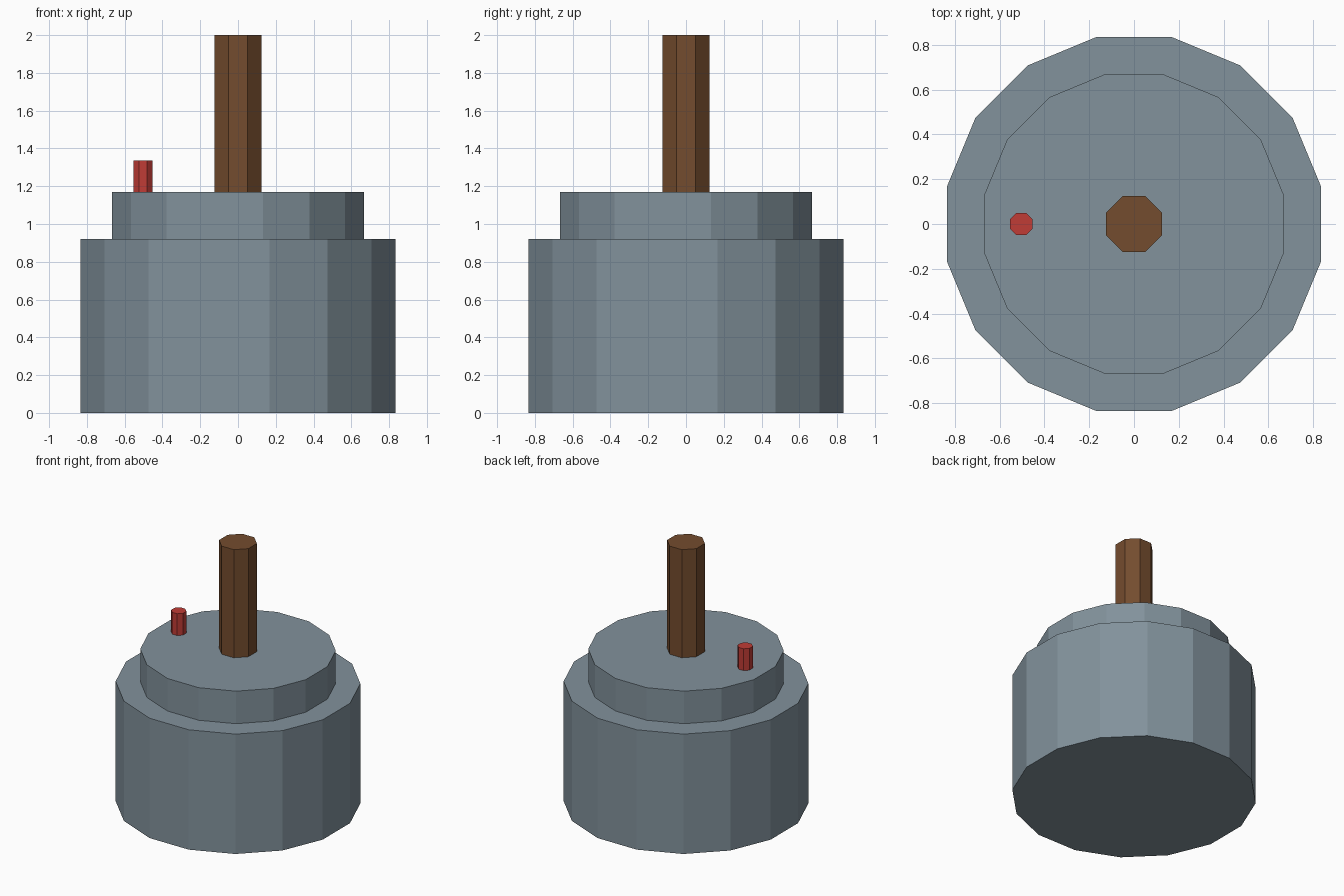
import bpy
import math

cube = bpy.data.objects.get("Cube")
if cube:
    bpy.data.objects.remove(cube, do_unlink=True)


def make_material(name, rgb):
    """Flat material from 0-255 sRGB values, converted to linear."""
    linear = [((c / 255 + 0.055) / 1.055) ** 2.4 for c in rgb]
    mat = bpy.data.materials.new(name)
    mat.use_nodes = True
    mat.diffuse_color = (*linear, 1)
    bsdf = mat.node_tree.nodes["Principled BSDF"]
    bsdf.inputs["Base Color"].default_value = (*linear, 1)
    bsdf.inputs["Roughness"].default_value = 0.8
    return mat


def prism(name, sides, apothem, z0, z1, mat, x=0.0):
    """Flat-shaded upright prism with a flat side facing the front."""
    bpy.ops.mesh.primitive_cylinder_add(
        vertices=sides, radius=apothem / math.cos(math.pi / sides),
        depth=z1 - z0, location=(x, 0, (z0 + z1) / 2))
    obj = bpy.context.object
    obj.name = obj.data.name = name
    # Turn half a segment so that sides, not corners, lie on the axes
    obj.rotation_euler.z = math.pi / sides
    bpy.ops.object.transform_apply(location=False, rotation=True, scale=False)
    obj.data.materials.append(mat)
    return obj


grey = make_material("blue grey metal", (130, 146, 156))
brown = make_material("brown wood", (116, 76, 46))
red = make_material("red", (192, 60, 54))

# Stepped drum
prism("lower_drum", 16, 0.835, 0.0, 0.92, grey)
prism("upper_drum", 16, 0.667, 0.92, 1.17, grey)

# Central post and small peg on the model's right
prism("post", 8, 0.124, 1.17, 2.0, brown)
prism("peg", 8, 0.05, 1.17, 1.337, red, x=-0.503)
